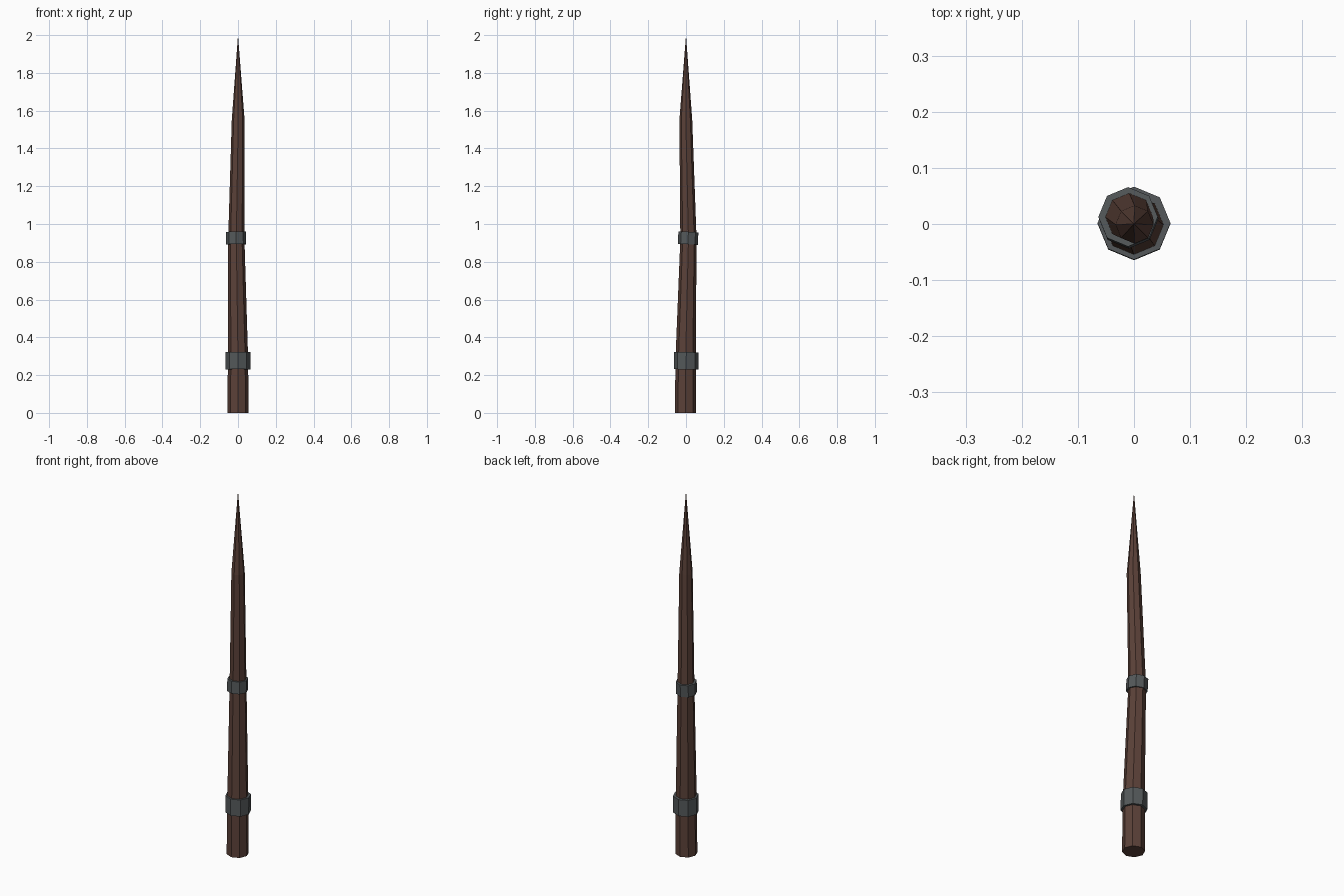
import bpy, bmesh, math
from mathutils import Matrix, Vector

if "Cube" in bpy.data.objects:
    bpy.data.objects.remove(bpy.data.objects["Cube"])


def material(name, color):
    m = bpy.data.materials.new(name)
    m.diffuse_color = (*color, 1)
    m.use_nodes = True
    m.node_tree.nodes["Principled BSDF"].inputs["Base Color"].default_value = m.diffuse_color
    return m


wood = material("dark wood", (0.105, 0.053, 0.040))
iron = material("dark iron", (0.088, 0.098, 0.102))
SIDES = 8


def finish(name, bm, mat):
    bmesh.ops.recalc_face_normals(bm, faces=bm.faces)
    me = bpy.data.meshes.new(name)
    bm.to_mesh(me)
    bm.free()
    me.materials.append(mat)
    ob = bpy.data.objects.new(name, me)
    bpy.context.collection.objects.link(ob)


# Slightly crooked shaft: rings of (x, y, z, radius), then a pointed tip
rings = [(0, -0.003, 0, 0.056), (0, -0.002, 0.29, 0.0535),
         (-0.009, 0.013, 0.92, 0.043), (0.001, -0.001, 1.55, 0.034)]
bm = bmesh.new()
loops = []
for x, y, z, r in rings:
    loops.append([bm.verts.new((x + r * math.cos(i * math.tau / SIDES),
                                y + r * math.sin(i * math.tau / SIDES), z))
                  for i in range(SIDES)])
tip = bm.verts.new((0, 0, 2))
for a, b in zip(loops, loops[1:]):
    for i in range(SIDES):
        j = (i + 1) % SIDES
        bm.faces.new((a[i], a[j], b[j], b[i]))
for i in range(SIDES):
    bm.faces.new((loops[-1][i], loops[-1][(i + 1) % SIDES], tip))
bm.faces.new(loops[0][::-1])
finish("wooden_stake", bm, wood)


# Iron bands around the shaft
def band(name, center, radius, height, tilt_x, tilt_y):
    bm = bmesh.new()
    mat = (Matrix.Translation(Vector(center)) @ Matrix.Rotation(tilt_x, 4, 'X')
           @ Matrix.Rotation(tilt_y, 4, 'Y'))
    bmesh.ops.create_cone(bm, cap_ends=True, segments=SIDES, radius1=radius,
                          radius2=radius, depth=height, matrix=mat)
    finish(name, bm, iron)


band("lower_band", (0, 0.001, 0.276), 0.065, 0.091, math.radians(-0.7), 0)
band("upper_band", (-0.010, 0.011, 0.925), 0.053, 0.066,
     math.radians(-3), math.radians(-1))
